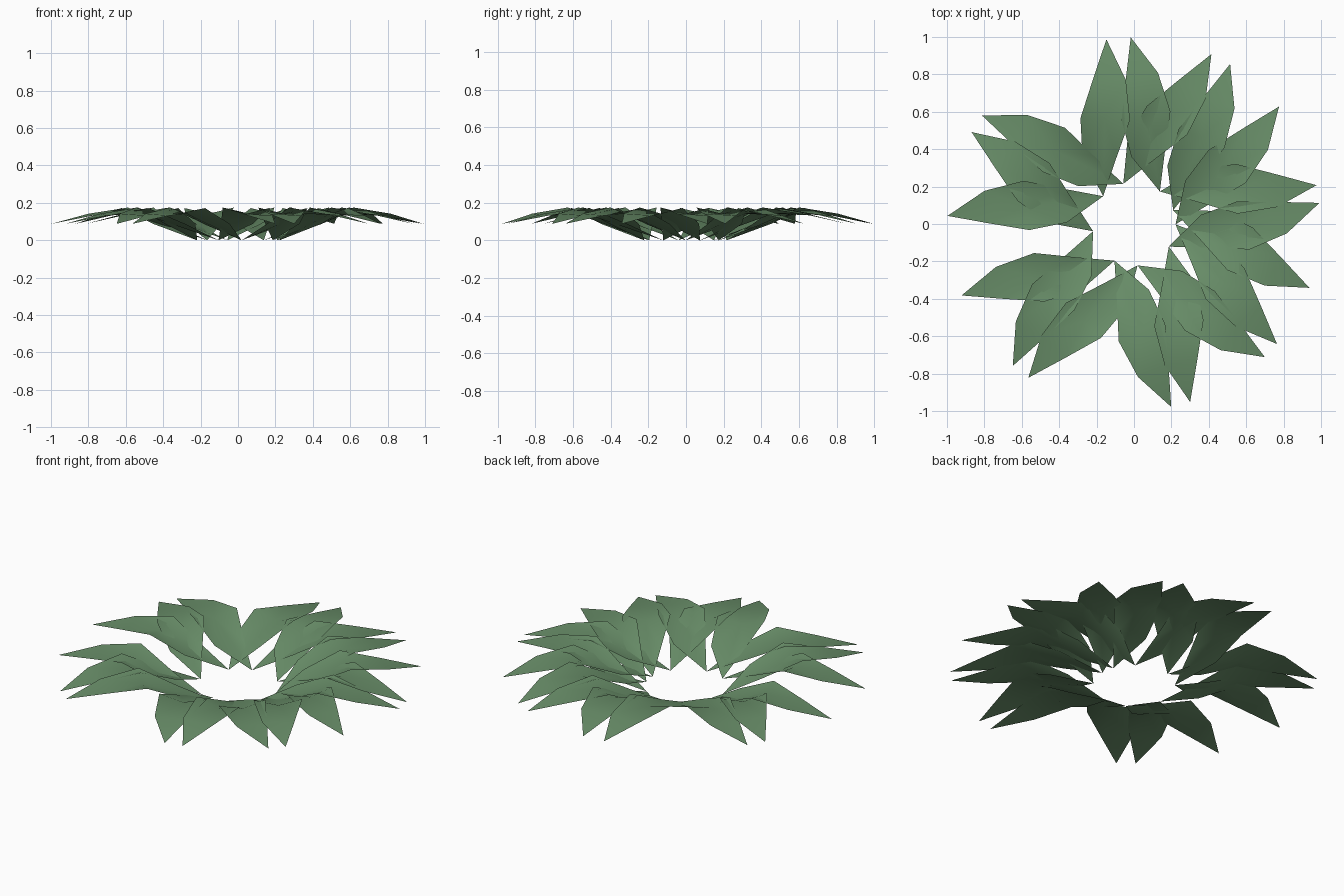
import bpy
import math
from mathutils import Vector

if "Cube" in bpy.data.objects:
    bpy.data.objects.remove(bpy.data.objects["Cube"])

green = bpy.data.materials.new("leaf_green")
green.diffuse_color = (0.14, 0.27, 0.14, 1.0)
green.use_nodes = True
green.node_tree.nodes["Principled BSDF"].inputs["Base Color"].default_value = green.diffuse_color

BASE_R, TIP_R, SPREAD = 0.222, 0.998, 39.5

# Cupped, arched leaf: distance along the midrib, offset to the right, height
LEAF = [
    (0.0, 0.0, 0.0),        # stem point
    (0.21, -0.115, 0.088),  # lower left shoulder
    (0.414, -0.13, 0.172),  # left corner
    (0.205, 0.066, 0.082),  # lower right edge
    (0.418, 0.0, 0.142),    # middle
    (0.625, -0.067, 0.132), # upper left edge
    (0.41, 0.135, 0.175),   # right corner
    (0.625, 0.108, 0.142),  # upper right shoulder
    (0.838, 0.0, 0.088),    # tip
]
# Diamond patch
FACES = [(0, 3, 4), (0, 4, 1), (1, 4, 2), (4, 5, 2),
         (3, 6, 4), (6, 7, 4), (7, 8, 5), (7, 5, 4)]


def polar(radius, degrees):
    a = math.radians(degrees)
    return Vector((radius * math.cos(a), radius * math.sin(a), 0))


def add_leaf(name, base_angle, tip_angle):
    base, tip = polar(BASE_R, base_angle), polar(TIP_R, tip_angle)
    along = (tip - base).normalized()
    right = Vector((along.y, -along.x, 0))
    stretch = (tip - base).length / LEAF[-1][0]
    verts = [base + along * (u * stretch) + right * v + Vector((0, 0, z))
             for u, v, z in LEAF]
    mesh = bpy.data.meshes.new(name)
    mesh.from_pydata(verts, [], FACES)
    mesh.update()
    # Keep the top side facing upward
    if sum(p.normal.z for p in mesh.polygons) < 0:
        mesh.flip_normals()
    mesh.materials.append(green)
    for p in mesh.polygons:
        p.use_smooth = True
    obj = bpy.data.objects.new(name, mesh)
    bpy.context.collection.objects.link(obj)


# Two leaves fan out from each stem point of the ring
STEMS = [-0.5, 19.5, 51.5, 105, 138, 190, 242, 275, 327]
for i, angle in enumerate(STEMS):
    add_leaf(f"leaf_left_{i + 1}", angle, angle + SPREAD)
    add_leaf(f"leaf_right_{i + 1}", angle, angle - SPREAD)
